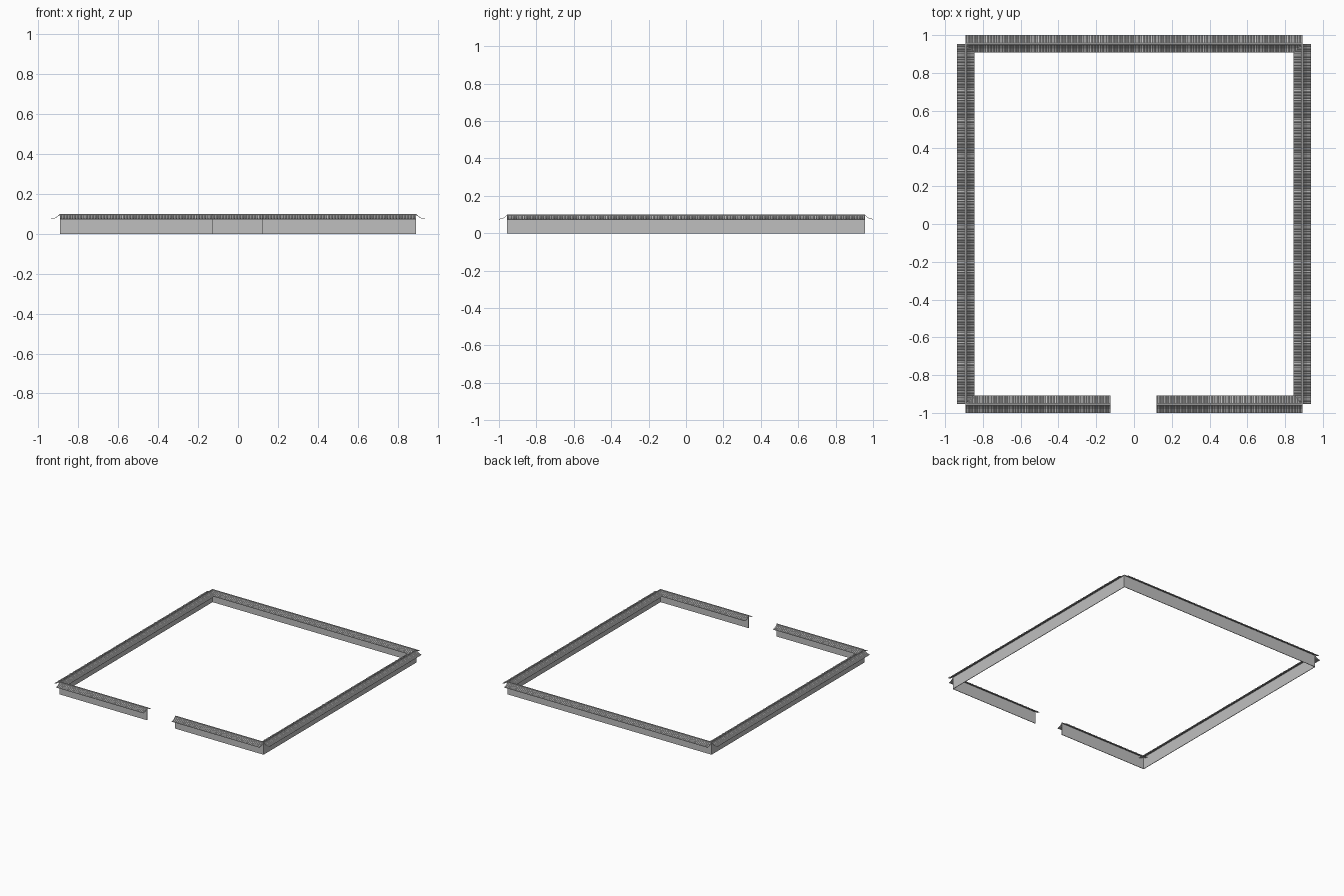
import bpy, bmesh, math
from mathutils import Vector

if "Cube" in bpy.data.objects:
    bpy.data.objects.remove(bpy.data.objects["Cube"])

stone = bpy.data.materials.new("grey stone")
stone.diffuse_color = (0.52, 0.52, 0.52, 1)
stone.use_nodes = True
stone.node_tree.nodes["Principled BSDF"].inputs["Base Color"].default_value = stone.diffuse_color

WX, WY = 0.891, 0.954          # wall centre lines
PITCH, SAMPLES = 0.0145, 6     # tile spacing and points per tile
# (distance from ridge, height): sagging roof slope, ending in a short eave lip
SLOPE = [(0.003, 0.095), (0.012, 0.0865), (0.026, 0.078), (0.046, 0.0735)]
LIP_Z = 0.071


def finish(bm, name):
    me = bpy.data.meshes.new(name)
    bm.to_mesh(me)
    bm.free()
    me.materials.append(stone)
    ob = bpy.data.objects.new(name, me)
    bpy.context.collection.objects.link(ob)
    return ob


def bar(name, a, b, width, z0, z1):
    """Straight box running from a to b."""
    d = (b - a).normalized()
    n = Vector((-d.y, d.x, 0)) * width / 2
    bm = bmesh.new()
    base = bm.faces.new([bm.verts.new(p + Vector((0, 0, z0)))
                         for p in (a - n, b - n, b + n, a + n)])
    ext = bmesh.ops.extrude_face_region(bm, geom=[base])
    for v in ext["geom"]:
        if isinstance(v, bmesh.types.BMVert):
            v.co.z = z1
    bmesh.ops.recalc_face_normals(bm, faces=bm.faces)
    finish(bm, name)


def tiled_roof(name, a, b):
    """Two corrugated slopes of half-round tiles either side of the ridge."""
    run = b - a
    d = run.normalized()
    n = Vector((-d.y, d.x, 0))
    tiles = max(1, round(run.length / PITCH))
    count = tiles * SAMPLES
    bm = bmesh.new()
    for side in (1, -1):
        prev = None
        for i in range(count + 1):
            bump = 0.0032 * max(0, math.sin(2 * math.pi * i / SAMPLES))
            p = a + run * i / count
            col = [bm.verts.new(p + n * side * r + Vector((0, 0, z + bump)))
                   for r, z in SLOPE]
            col.append(bm.verts.new(p + n * side * SLOPE[-1][0]
                                    + Vector((0, 0, LIP_Z))))
            if prev:
                for j in range(len(col) - 1):
                    q = [prev[j], prev[j + 1], col[j + 1], col[j]]
                    bm.faces.new(q if side < 0 else q[::-1])
            prev = col
    for f in bm.faces:
        f.normal_update()
        if f.normal.z < -0.01:
            f.normal_flip()
    finish(bm, name)


# name, wall start, wall end
RUNS = [
    ("left", (-WX, -WY), (-WX, WY)),
    ("right", (WX, -WY), (WX, WY)),
    ("back", (-WX, WY), (WX, WY)),
    ("front_left", (-WX, -WY), (-0.125, -WY)),
    ("front_right", (0.12, -WY), (WX, -WY)),
]
for name, s, e in RUNS:
    a, b = Vector((*s, 0)), Vector((*e, 0))
    bar(name + "_wall", a, b, 0.004, 0, 0.094)
    tiled_roof(name + "_roof_tiles", a, b)
    bar(name + "_ridge_cap", a, b, 0.008, 0.093, 0.100)
